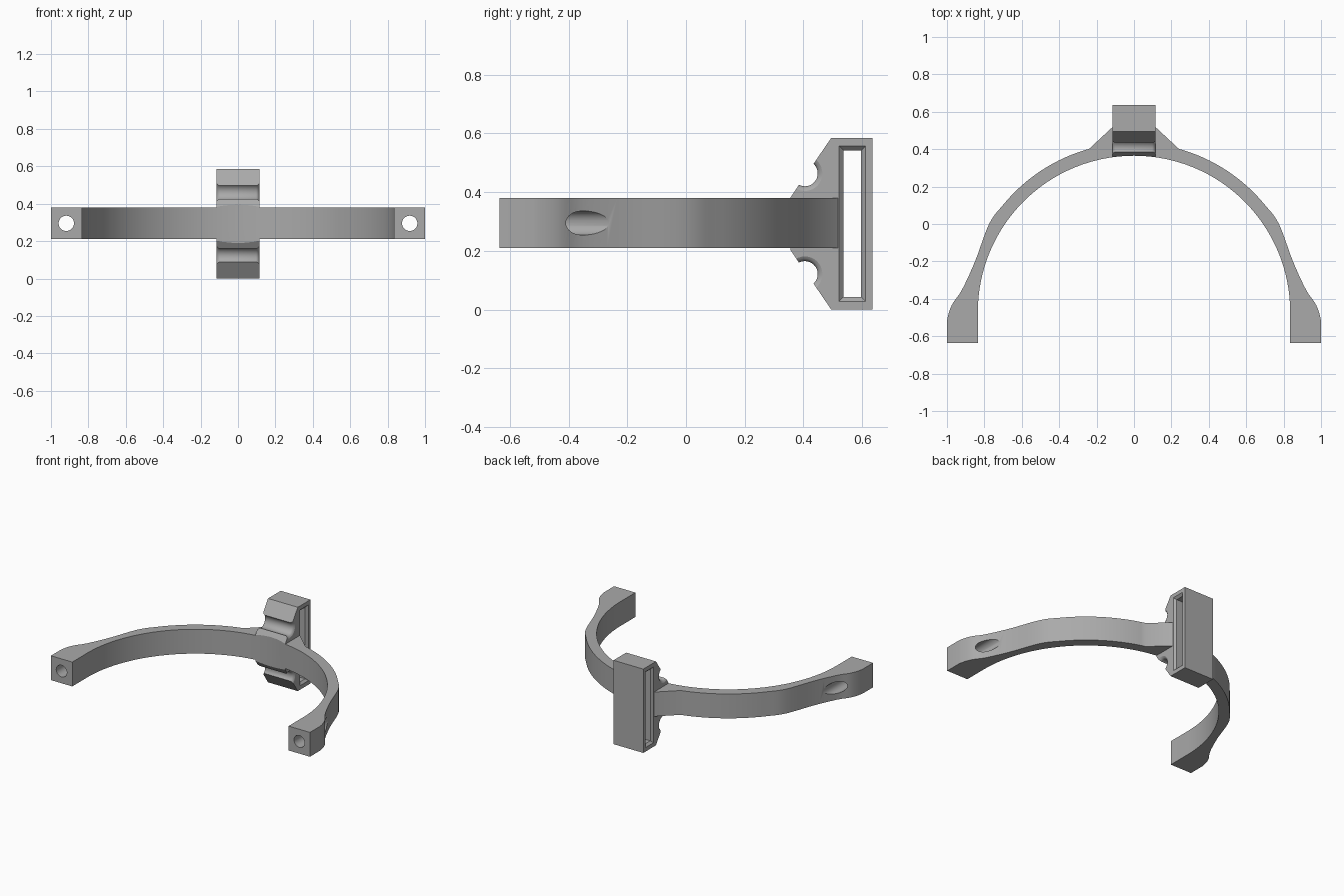
import bpy, bmesh, math
from mathutils import Vector

if "Cube" in bpy.data.objects:
    bpy.data.objects.remove(bpy.data.objects["Cube"])

grey = bpy.data.materials.new("plain grey")
grey.diffuse_color = (0.4, 0.4, 0.4, 1)
grey.use_nodes = True
grey.node_tree.nodes["Principled BSDF"].inputs["Base Color"].default_value = grey.diffuse_color


def make(name, bm):
    bmesh.ops.recalc_face_normals(bm, faces=bm.faces)
    me = bpy.data.meshes.new(name)
    bm.to_mesh(me)
    bm.free()
    me.materials.append(grey)
    ob = bpy.data.objects.new(name, me)
    bpy.context.collection.objects.link(ob)
    return ob


def prism(name, points, direction):
    """Extrude a closed outline along a direction."""
    bm = bmesh.new()
    face = bm.faces.new([bm.verts.new(p) for p in points])
    res = bmesh.ops.extrude_face_region(bm, geom=[face])
    moved = [v for v in res["geom"] if isinstance(v, bmesh.types.BMVert)]
    bmesh.ops.translate(bm, verts=moved, vec=direction)
    return make(name, bm)


def loft(name, rings):
    """Skin a row of equal-sized closed rings and cap the ends."""
    bm = bmesh.new()
    rows = [[bm.verts.new(p) for p in r] for r in rings]
    n = len(rows[0])
    for a, b in zip(rows, rows[1:]):
        for i in range(n):
            bm.faces.new((a[i], a[(i + 1) % n], b[(i + 1) % n], b[i]))
    bm.faces.new(rows[0])
    bm.faces.new(rows[-1])
    return make(name, bm)


def boolean(ob, other, op):
    m = ob.modifiers.new(op, "BOOLEAN")
    m.operation, m.object, m.solver = op, other, "EXACT"
    bpy.context.view_layer.objects.active = ob
    bpy.ops.object.modifier_apply(modifier=m.name)
    bpy.data.objects.remove(other)


def spline(pts, steps=5):
    """Smooth curve through the inner points; the two end points only steer."""
    out = []
    for a, b, c, d in zip(pts, pts[1:], pts[2:], pts[3:]):
        a, b, c, d = map(Vector, (a, b, c, d))
        for i in range(steps):
            t = i / steps
            out.append(tuple(0.5 * (2 * b + (c - a) * t + (2 * a - 5 * b + 4 * c - d) * t * t
                                    + (3 * b - a - 3 * c + d) * t ** 3)))
    return out


CY, R_IN, R_OUT = -0.47, 0.835, 0.904
Z0, Z1 = 0.21, 0.38
ZC = (Z0 + Z1) / 2

# Curved band: right half of the outline, front tip to rear gusset, then mirrored
half = [(0.835, -0.635), (1.0, -0.635)]
half += spline([(1.0, -0.6), (1.0, -0.52), (0.975, -0.435), (0.92, -0.352), (0.85, -0.2),
                (0.775, 0.0), (0.702, 0.1), (0.62, 0.19)])
a0, a1 = math.atan2(0.57, 0.702), math.atan2(0.87, 0.24)
half += [(R_OUT * math.cos(a0 + (a1 - a0) * i / 16), CY + R_OUT * math.sin(a0 + (a1 - a0) * i / 16))
         for i in range(17)]
half += [(0.115, 0.518), (0.09, 0.518)]
outline = half + [(-x, y) for x, y in reversed(half)]
outline += [(R_IN * math.cos(math.pi * (1 - i / 64)), CY + R_IN * math.sin(math.pi * (1 - i / 64)))
            for i in range(65)]
band = prism("clip_band", [(x, y, Z0) for x, y in outline], (0, 0, Z1 - Z0))

# Buckle block: side profile mirrored top to bottom
W, ZM = 0.115, 0.2925
upper = [(0.635, 0.585), (0.495, 0.585), (0.437, 0.5), (0.385, 0.425), (0.325, 0.335)]
side = upper + [(y, 2 * ZM - z) for y, z in reversed(upper)]
buckle = prism("buckle", [(-W, y, z) for y, z in side], (2 * W, 0, 0))

# Inner face of the block follows the band
disc = [(R_IN * math.cos(math.tau * i / 128), CY + R_IN * math.sin(math.tau * i / 128), -0.1)
        for i in range(128)]
boolean(buckle, prism("inner_cutter", disc, (0, 0, 1)), "DIFFERENCE")

# Rounded grooves that flare towards both ends
flare = [(W + 0.02, 0.060), (W, 0.060), (W - 0.004, 0.053), (W - 0.010, 0.047), (W - 0.018, 0.044)]
stations = [(-x, r) for x, r in flare] + [(x, r) for x, r in reversed(flare)]
for zc in (0.464, 2 * ZM - 0.464):
    rings = [[(x, 0.405 + r * math.cos(math.tau * i / 32), zc + r * math.sin(math.tau * i / 32))
              for i in range(32)] for x, r in stations]
    boolean(buckle, loft("groove_cutter", rings), "DIFFERENCE")

boolean(band, buckle, "UNION")

# Strap slot with chamfered mouths
def slot_ring(x, g):
    return [(x, 0.537 - g, 0.043 - g), (x, 0.597 + g, 0.043 - g),
            (x, 0.597 + g, 0.542 + g), (x, 0.537 - g, 0.542 + g)]


slot = [slot_ring(x, g) for x, g in ((-W - 0.01, 0.025), (-W + 0.015, 0), (W - 0.015, 0), (W + 0.01, 0.025))]
boolean(band, loft("slot_cutter", slot), "DIFFERENCE")

# Round holes running back from the tips and out through the flared sides
for s in (-1, 1):
    ring = [(s * 0.918 + 0.041 * math.cos(math.tau * i / 32), -0.7, ZC + 0.041 * math.sin(math.tau * i / 32))
            for i in range(32)]
    boolean(band, prism("hole_cutter", ring, (0, 0.6, 0)), "DIFFERENCE")

band.select_set(True)
bpy.context.view_layer.objects.active = band
bpy.ops.object.shade_smooth_by_angle(angle=math.radians(28))
